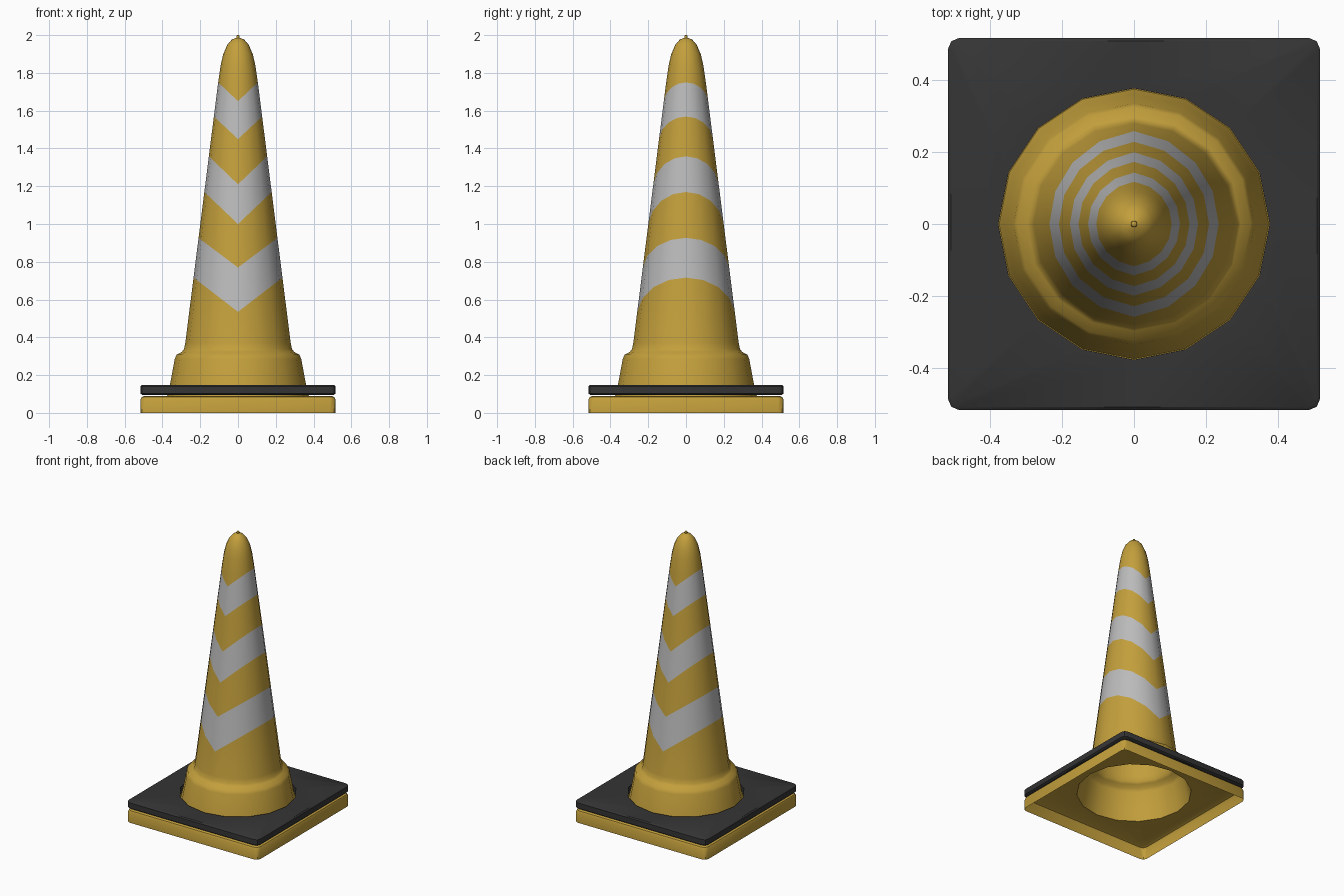
import bpy, bmesh, math
from mathutils import Vector

if "Cube" in bpy.data.objects:
    bpy.data.objects.remove(bpy.data.objects["Cube"])

N = 16


def material(name, rgb):
    m = bpy.data.materials.new(name)
    m.diffuse_color = (*rgb, 1)
    m.use_nodes = True
    m.node_tree.nodes["Principled BSDF"].inputs["Base Color"].default_value = m.diffuse_color
    return m


yellow = material("amber yellow", (0.55, 0.35, 0.045))
grey = material("reflective grey", (0.5, 0.5, 0.5))
black = material("rubber black", (0.035, 0.035, 0.035))


def circle(r, z):
    return [(r * math.cos(2 * math.pi * i / N), r * math.sin(2 * math.pi * i / N), z)
            for i in range(N)]


def square(h, z, c=0.03):
    # rounded square with the same point count as the circle
    pts = []
    quarter = [(h, 0), (h, h - c), (h - 0.3 * c, h - 0.3 * c), (h - c, h)]
    for q in range(4):
        for x, y in quarter:
            for _ in range(q):
                x, y = -y, x
            pts.append((x, y, z))
    return pts


def loft(loops, closed=False, cap=False):
    bm = bmesh.new()
    rings = [[bm.verts.new(p) for p in l] for l in loops]
    pairs = list(zip(rings, rings[1:]))
    if closed:
        pairs.append((rings[-1], rings[0]))
    for a, b in pairs:
        for i in range(N):
            j = (i + 1) % N
            bm.faces.new((a[i], a[j], b[j], b[i]))
    if cap:
        bm.faces.new(rings[-1])
    return bm


def finish(bm, name, mats):
    me = bpy.data.meshes.new(name)
    bm.to_mesh(me)
    bm.free()
    for m in mats:
        me.materials.append(m)
    ob = bpy.data.objects.new(name, me)
    bpy.context.collection.objects.link(ob)
    bpy.ops.object.select_all(action='DESELECT')
    ob.select_set(True)
    bpy.context.view_layer.objects.active = ob
    bpy.ops.object.shade_smooth_by_angle(angle=math.radians(40))
    return ob


# hollow cone shell with its square foot
foot = [square(0.517, 0), square(0.517, 0.068), square(0.511, 0.083), square(0.495, 0.09)]
profile = [(0.375, 0.09), (0.36, 0.15), (0.335, 0.285), (0.325, 0.308), (0.297, 0.323),
           (0.286, 0.338), (0.279, 0.37), (0.105, 1.75), (0.092, 1.84), (0.078, 1.90),
           (0.056, 1.95), (0.033, 1.976), (0.009, 1.986), (0.008, 1.997), (0.004, 2.0)]
bm = loft(foot + [circle(r, z) for r, z in profile], cap=True)

# chevron stripes: low edge, its slope, high edge, its slope
stripes = [(0.535, 0.77, 0.77, 0.75), (1.0, 0.95, 1.21, 0.96), (1.45, 0.93, 1.65, 0.95)]
for lo, k1, hi, k2 in stripes:
    for z0, k in ((lo, k1), (hi, k2)):
        for s in (1, -1):
            faces = [f for f in bm.faces
                     if f.calc_center_median().x * s > 0 and min(v.co.z for v in f.verts) > 0.36]
            edges = {e for f in faces for e in f.edges}
            verts = {v for f in faces for v in f.verts}
            bmesh.ops.bisect_plane(bm, geom=faces + list(edges) + list(verts), dist=1e-5,
                                   plane_co=(0, 0, z0), plane_no=Vector((-k * s, 0, 1)).normalized())
for f in bm.faces:
    c = f.calc_center_median()
    if c.z > 0.4:
        for lo, k1, hi, k2 in stripes:
            if lo + k1 * abs(c.x) < c.z < hi + k2 * abs(c.x):
                f.material_index = 1
finish(bm, "cone_body", [yellow, grey])

# black weight plate with a hole for the cone
plate = loft([circle(0.377, 0.096), square(0.509, 0.096), square(0.517, 0.103),
              square(0.517, 0.141), square(0.509, 0.148), circle(0.377, 0.148)], closed=True)
finish(plate, "weight_plate", [black])
